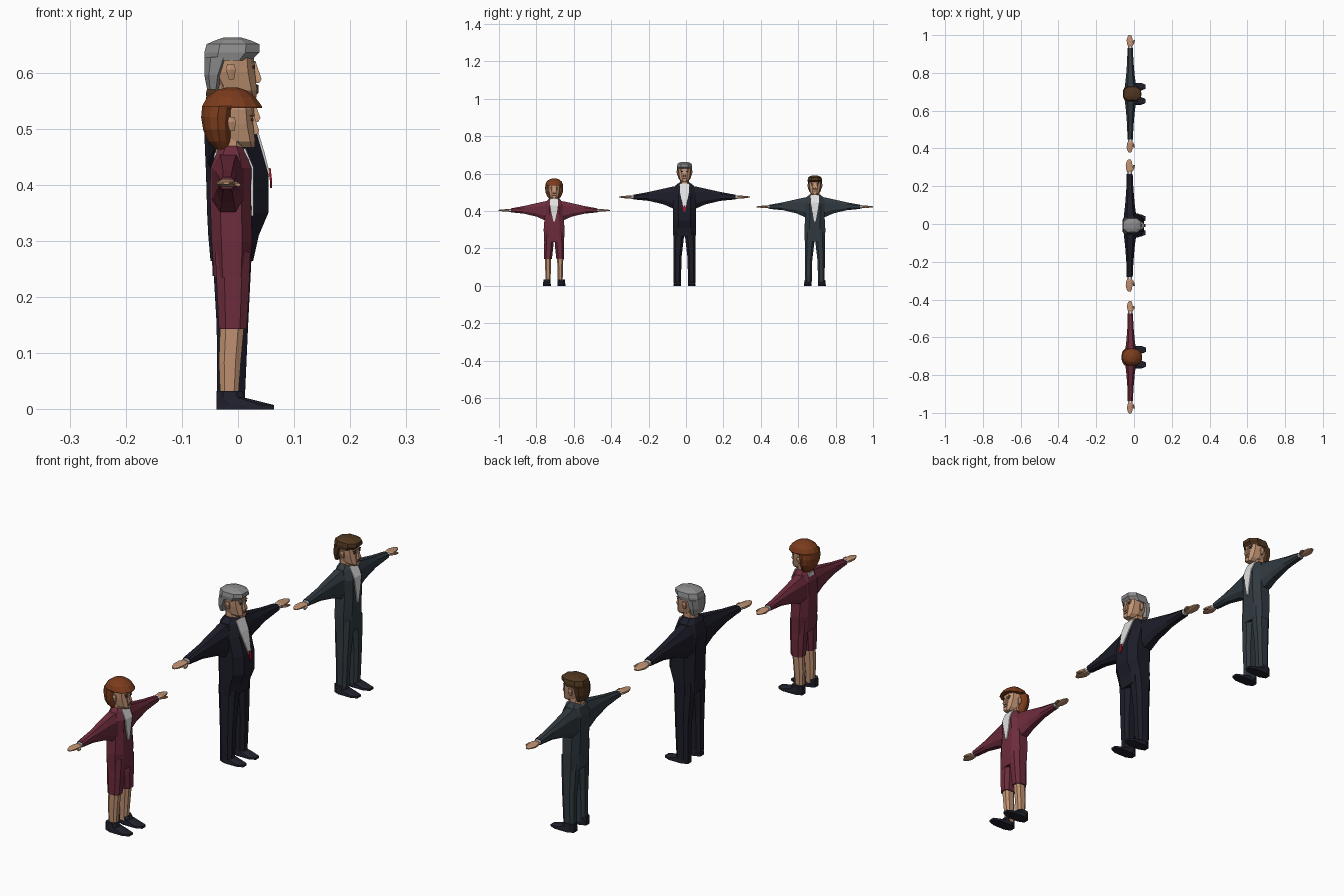
import bpy, bmesh, math

cube = bpy.data.objects.get("Cube")
if cube:
    bpy.data.objects.remove(cube, do_unlink=True)


def material(name, r, g, b):
    m = bpy.data.materials.new(name)
    m.use_nodes = True
    m.diffuse_color = (r, g, b, 1)
    m.node_tree.nodes["Principled BSDF"].inputs["Base Color"].default_value = (r, g, b, 1)
    return m


SKIN = material("skin", .53, .29, .17)
WINE = material("wine_cloth", .15, .025, .045)
NAVY = material("navy_cloth", .012, .012, .022)
SLATE = material("slate_cloth", .03, .042, .052)
GREY = material("grey_hair", .26, .26, .26)
AUBURN = material("auburn_hair", .2, .045, .012)
BROWN = material("brown_hair", .08, .037, .014)
WHITE = material("white_shirt", .75, .75, .75)
RED = material("red_tie", .3, .01, .02)
BLACK = material("shoe_leather", .014, .015, .025)


def finish(name, bm, mat, origin):
    bmesh.ops.recalc_face_normals(bm, faces=bm.faces)
    mesh = bpy.data.meshes.new(name)
    bm.to_mesh(mesh)
    bm.free()
    mesh.materials.append(mat)
    ob = bpy.data.objects.new(name, mesh)
    ob.location.y = origin
    bpy.context.collection.objects.link(ob)
    return ob


def loft(name, rings, mat, origin, axis="z", side=1, scale=1, lift=0, sides=8, square=.75):
    """Skin over rings of (position, x min, x max, other min, other max)."""
    bm = bmesh.new()
    loops = []
    for pos, x0, x1, o0, o1 in rings:
        loop = []
        for i in range(sides):
            a = 2 * math.pi * (i + .5) / sides
            c, s = (math.copysign(abs(v) ** square, v) for v in (math.cos(a), math.sin(a)))
            k = abs(math.cos(math.pi / sides)) ** square
            x = (x0 + x1) / 2 + c / k * (x1 - x0) / 2
            o = (o0 + o1) / 2 + s / k * (o1 - o0) / 2
            y, z = (o, pos) if axis == "z" else (pos, o)
            loop.append(bm.verts.new((x * scale, y * side * scale, z * scale + lift)))
        loops.append(loop)
    for a, b in zip(loops, loops[1:]):
        for i in range(sides):
            j = (i + 1) % sides
            bm.faces.new((a[i], a[j], b[j], b[i]))
    bm.faces.new(loops[0])
    bm.faces.new(loops[-1])
    return finish(name, bm, mat, origin)


def centred(rings):
    return [(z, x0, x1, -w, w) for z, x0, x1, w in rings]


def front_plate(name, torso, outline, mat, origin, gap):
    """Thin plate following the chest, outline given as (z, half width)."""
    bm = bmesh.new()
    rows = []
    for z, w in outline:
        for low, high in zip(torso, torso[1:]):
            if low[0] <= z <= high[0]:
                t = (z - low[0]) / (high[0] - low[0])
                x = low[2] + t * (high[2] - low[2]) + gap
        rows.append([bm.verts.new((x, w * k, z)) for k in (-1, 1)])
    for a, b in zip(rows, rows[1:]):
        bm.faces.new((a[0], a[1], b[1], b[0]))
    ob = finish(name, bm, mat, origin)
    mod = ob.modifiers.new("thickness", "SOLIDIFY")
    mod.thickness = .004
    mod.offset = 0


# Shared limb rings, at the size of the tallest figure
SLEEVE = [(.035, -.055, .015, .41, .535), (.065, -.052, .01, .415, .53),
          (.11, -.047, .004, .435, .52), (.19, -.041, -.003, .454, .502),
          (.272, -.039, -.007, .462, .487)]
CUFF = [(.262, -.036, -.01, .465, .484), (.283, -.036, -.01, .465, .484)]
HAND = [(.278, -.033, -.013, .468, .481), (.295, -.041, -.005, .466, .483),
        (.32, -.044, -.008, .468, .481), (.34, -.038, -.012, .471, .479),
        (.35, -.031, -.018, .472, .477)]
THUMB = [(.288, -.02, -.006, .468, .48), (.304, -.01, .003, .467, .477),
         (.32, -.004, .005, .468, .474)]
TROUSER = [(.015, -.037, .012, .019, .058), (.15, -.038, .018, .016, .06),
           (.27, -.045, .024, .002, .06), (.32, -.045, .025, .002, .058)]
SHORTS = [(.169, -.04, .018, .014, .063), (.25, -.044, .023, .005, .063),
          (.33, -.048, .026, .001, .06)]
BARE_LEG = [(.02, -.037, .0, .022, .053), (.1, -.04, .006, .021, .056), (.19, -.037, .014, .018, .058)]
SHOE = [(0, -.038, .064, .018, .06), (.008, -.038, .064, .018, .06),
        (.021, -.038, .012, .019, .058), (.033, -.038, .006, .02, .057)]

# Head parts, measured up from the chin
HEAD = centred([(0, -.008, .033, .014), (.012, -.032, .034, .027), (.045, -.05, .03, .034),
                (.075, -.053, .028, .036), (.095, -.04, .018, .028)])
NOSE = centred([(.026, .02, .038, .008), (.033, .02, .042, .008), (.065, .02, .031, .004)])
SHORT_HAIR_TOP = centred([(.066, -.059, .023, .039), (.08, -.06, .038, .041),
                          (.095, -.056, .038, .038), (.102, -.04, .022, .03),
                          (.107, -.025, .005, .015)])
SHORT_HAIR_BACK = centred([(.014, -.055, -.034, .031), (.04, -.06, -.028, .038),
                           (.072, -.06, -.014, .04)])
BOB_TOP = centred([(.078, -.071, .048, .05), (.082, -.071, .047, .051), (.1, -.061, .034, .044),
                   (.113, -.043, .016, .029), (.119, -.022, -.002, .01)])
BOB_BACK = centred([(-.004, -.045, -.012, .027), (.012, -.06, -.011, .04),
                    (.035, -.069, -.01, .05), (.06, -.073, -.008, .052), (.082, -.071, -.004, .051)])


def person(label, y, size, chin, head_size, cloth, hair, torso, shirt, bob=False):
    loft(label + "_jacket", centred(torso), cloth, y)
    front_plate(label + "_shirt", torso, shirt, WHITE, y, .002)
    neck = centred([(chin - .035, -.04, .012, .025), (chin + .025, -.04, .008, .024)])
    loft(label + "_neck", neck, SKIN, y)
    collar = centred([(chin - .03, -.044, .014, .03), (chin - .009, -.042, .01, .026)])
    loft(label + "_collar", collar, WHITE, y)

    # Head, face and hair
    at = dict(scale=head_size, lift=chin)
    loft(label + "_head", HEAD, SKIN, y, sides=10, **at)
    loft(label + "_nose", NOSE, SKIN, y, sides=4, **at)
    mouth = centred([(.016, .03, .0355, .01), (.0195, .03, .035, .01)])
    loft(label + "_mouth", mouth, WINE, y, sides=4, **at)
    top, back = (BOB_TOP, BOB_BACK) if bob else (SHORT_HAIR_TOP, SHORT_HAIR_BACK)
    n, sq = (14, .95) if bob else (8, .8)
    loft(label + "_hair_top", top, hair, y, sides=n, square=sq, **at)
    loft(label + "_hair_back", back, hair, y, sides=n, square=sq, **at)

    for side, word in ((1, "left"), (-1, "right")):
        name = f"{label}_{word}_"
        eye = [(.052, .024, .0305, .009, .019), (.057, .024, .0305, .009, .019)]
        brow = [(.061, .024, .031, .007, .022), (.064, .024, .031, .007, .022)]
        ear = [(.032, -.016, -.007, .03, .037), (.05, -.022, -.004, .032, .042),
               (.06, -.019, -.007, .032, .041)]
        loft(name + "eye", eye, BLACK, y, side=side, sides=4, **at)
        loft(name + "brow", brow, hair, y, side=side, sides=4, **at)
        loft(name + "ear", ear, SKIN, y, side=side, sides=6, **at)
        # Arms
        arm = dict(axis="y", side=side, scale=size)
        loft(name + "sleeve", SLEEVE, cloth, y, **arm)
        loft(name + "cuff", CUFF, WHITE, y, **arm)
        loft(name + "hand", HAND, SKIN, y, **arm)
        loft(name + "thumb", THUMB, SKIN, y, sides=6, **arm)
        # Legs
        if bob:
            loft(name + "shorts_leg", SHORTS, cloth, y, side=side, scale=size)
            loft(name + "bare_leg", BARE_LEG, SKIN, y, side=side, scale=size)
        else:
            loft(name + "trouser_leg", TROUSER, cloth, y, side=side, scale=size)
        loft(name + "shoe", SHOE, BLACK, y, side=side, scale=1 if bob else .97)


# Woman in the wine suit
person("woman", -.705, .85, .467, .9, WINE, AUBURN,
       [(.235, -.043, .021, .053), (.3, -.047, .025, .056), (.38, -.05, .023, .05),
        (.43, -.049, .024, .05), (.458, -.038, .014, .036), (.472, -.03, .004, .022)],
       [(.345, .004), (.39, .014), (.43, .021), (.465, .022)], bob=True)

# Older man in the navy suit
BROAD = [(.265, -.049, .027, .06), (.31, -.053, .037, .062), (.35, -.055, .054, .062),
         (.42, -.057, .054, .062), (.49, -.06, .034, .063), (.535, -.05, .018, .05),
         (.552, -.04, .008, .028)]
person("older_man", -.008, 1, .556, 1, NAVY, GREY, BROAD,
       [(.415, .005), (.46, .016), (.5, .024), (.545, .026)])
front_plate("older_man_tie", BROAD, [(.395, .002), (.405, .008), (.43, .006)], RED, -.008, .005)

# Younger man in the slate suit
person("younger_man", .689, .89, .488, .95, SLATE, BROWN,
       [(.238, -.045, .022, .054), (.3, -.048, .025, .056), (.37, -.05, .028, .052),
        (.44, -.052, .028, .054), (.475, -.043, .014, .044), (.49, -.035, .004, .025)],
       [(.345, .004), (.4, .014), (.445, .021), (.485, .023)])
